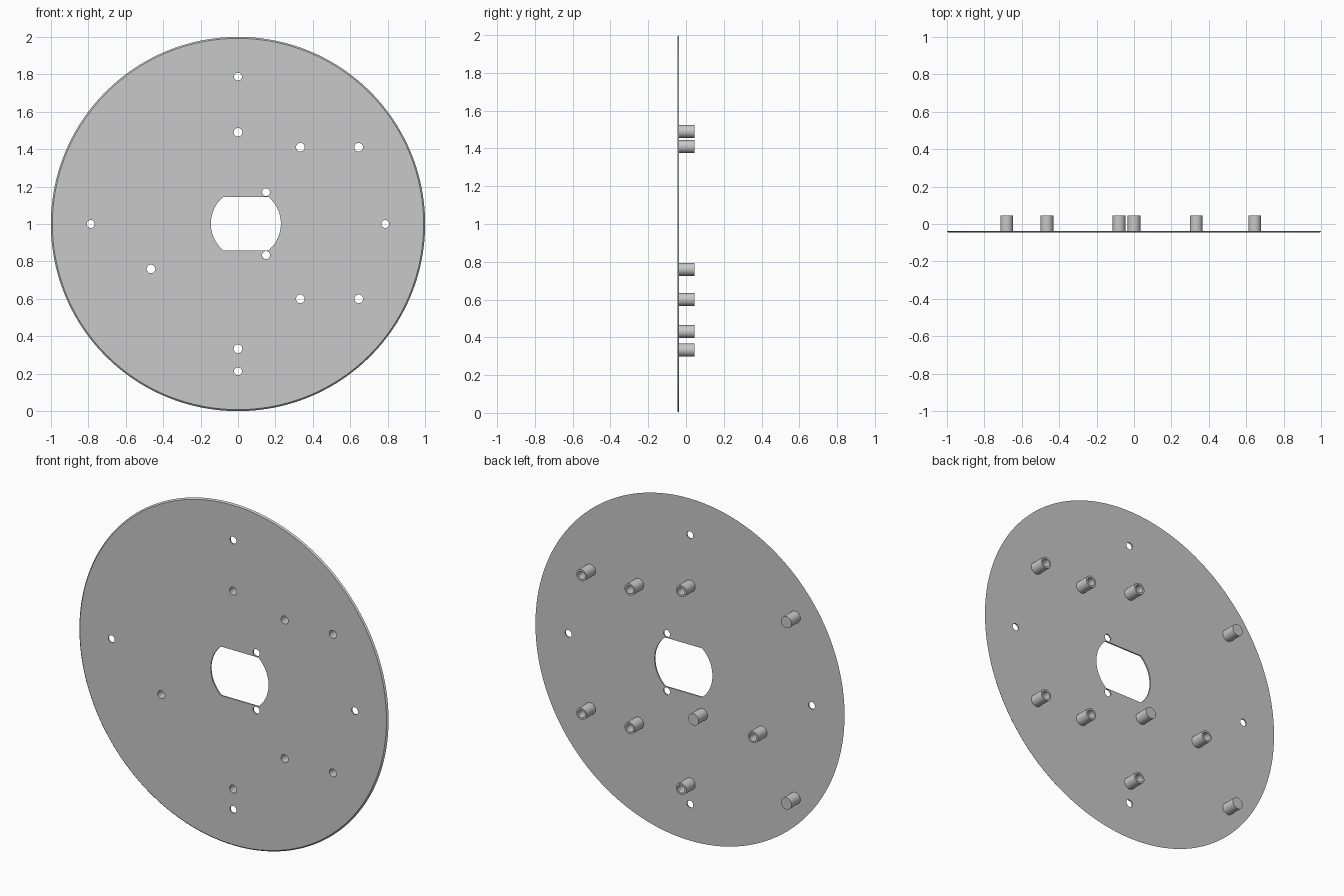
import bpy, bmesh, math

cube = bpy.data.objects.get("Cube")
if cube:
    bpy.data.objects.remove(cube, do_unlink=True)

GREY = (0.58, 0.58, 0.58, 1)
grey = bpy.data.materials.new("plain grey")
grey.use_nodes = True
grey.diffuse_color = GREY
grey.node_tree.nodes["Principled BSDF"].inputs["Base Color"].default_value = GREY

FRONT, PLATE_BACK, BACK = -0.045, -0.037, 0.045
BORE, STUD = 0.023, 0.034


def circle(x, z, r, n=32):
    return [(x + r * math.cos(2 * math.pi * i / n), z + r * math.sin(2 * math.pi * i / n))
            for i in range(n)]


def flatted_circle(x, z, r, half_height, n=24):
    # two round ends joined by straight flats at the top and bottom
    a = math.asin(half_height / r)
    angles = [side + a * (2 * i / n - 1) for side in (0, math.pi) for i in range(n + 1)]
    return [(x + r * math.cos(t), z + r * math.sin(t)) for t in angles]


def make_prisms(name, outline_pairs, y0, y1):
    # each pair holds a front outline and a back outline, joined by side walls
    bm = bmesh.new()
    for front, back in outline_pairs:
        a = [bm.verts.new((x, y0, z)) for x, z in front]
        b = [bm.verts.new((x, y1, z)) for x, z in back]
        bm.faces.new(a)
        bm.faces.new(b[::-1])
        for i in range(len(a)):
            bm.faces.new((a[i - 1], b[i - 1], b[i], a[i]))
    bmesh.ops.recalc_face_normals(bm, faces=bm.faces)
    mesh = bpy.data.meshes.new(name)
    bm.to_mesh(mesh)
    bm.free()
    mesh.materials.append(grey)
    obj = bpy.data.objects.new(name, mesh)
    bpy.context.collection.objects.link(obj)
    return obj


def finish(obj, cutter=None):
    # drill with the cutter, then smooth the round walls
    bpy.ops.object.select_all(action='DESELECT')
    obj.select_set(True)
    bpy.context.view_layer.objects.active = obj
    if cutter:
        drill = obj.modifiers.new("drill", 'BOOLEAN')
        drill.operation = 'DIFFERENCE'
        drill.solver = 'EXACT'
        drill.object = cutter
        bpy.ops.object.modifier_apply(modifier=drill.name)
    bpy.ops.object.shade_smooth_by_angle(angle=math.radians(30))


# Positions as (x, z)
hollow = [(x, z) for x in (0.333, 0.645) for z in (0.6, 1.41)]
hollow += [(0, 1.49), (0, 0.333), (-0.465, 0.76)]
solid = [(-0.68, 1.49), (-0.68, 0.43), (-0.08, 0.76)]
small_holes = [(0.787, 1), (-0.787, 1), (0, 1.787), (0, 0.213), (0.15, 1.17), (0.15, 0.834)]

# Cutter holding the central slot and every drilled hole
holes = [flatted_circle(0.042, 1.002, 0.187, 0.143)]
holes += [circle(x, z, BORE) for x, z in hollow]
holes += [circle(x, z, 0.021) for x, z in small_holes]
cutter = make_prisms("hole_cutter", [(h, h) for h in holes], FRONT - 0.05, BACK + 0.05)
cutter.hide_render = True

# Round plate, slightly chamfered towards the front
plate = make_prisms("round_plate", [(circle(0, 1, 0.992, 160), circle(0, 1, 1, 160))],
                    FRONT, PLATE_BACK)
finish(plate, cutter)

# Standoffs on the back: bored tubes and solid pegs
for kind, spots, tool in (("hollow_standoff", hollow, cutter), ("solid_peg", solid, None)):
    for i, (x, z) in enumerate(spots, 1):
        wall = circle(x, z, STUD)
        finish(make_prisms(f"{kind}_{i}", [(wall, wall)], PLATE_BACK, BACK), tool)

bpy.data.objects.remove(cutter, do_unlink=True)
